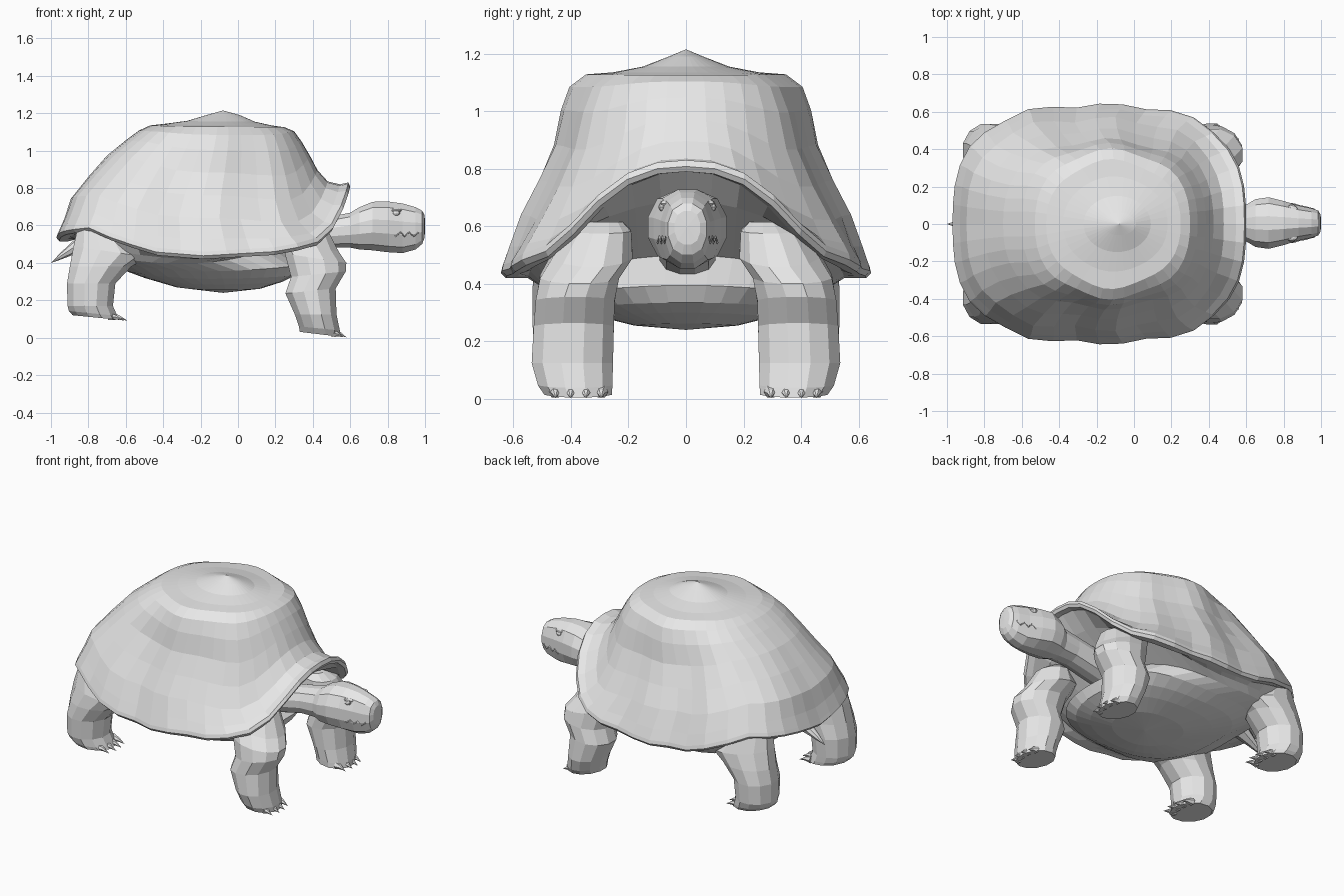
import bpy, bmesh, math
from mathutils import Vector

cube = bpy.data.objects.get("Cube")
if cube:
    bpy.data.objects.remove(cube, do_unlink=True)

grey = bpy.data.materials.new("light_grey")
grey.use_nodes = True
COLOUR = (0.8, 0.8, 0.8, 1)
grey.diffuse_color = COLOUR
grey.node_tree.nodes["Principled BSDF"].inputs["Base Color"].default_value = COLOUR


def finish(name, bm):
    bmesh.ops.recalc_face_normals(bm, faces=bm.faces)
    mesh = bpy.data.meshes.new(name)
    bm.to_mesh(mesh)
    bm.free()
    mesh.materials.append(grey)
    obj = bpy.data.objects.new(name, mesh)
    bpy.context.collection.objects.link(obj)
    return obj


def loft(name, rings, start=None, end=None):
    """Skin a list of closed rings; each end closes on a point or a flat cap."""
    bm = bmesh.new()
    loops = [[bm.verts.new(p) for p in ring] for ring in rings]
    n = len(loops[0])
    for a, b in zip(loops, loops[1:]):
        for i in range(n):
            j = (i + 1) % n
            bm.faces.new((a[i], a[j], b[j], b[i]))
    for loop, tip in ((loops[0], start), (loops[-1], end)):
        if tip is None:
            bm.faces.new(loop)
        else:
            v = bm.verts.new(tip)
            for i in range(n):
                bm.faces.new((loop[i], loop[(i + 1) % n], v))
    return finish(name, bm)


def interp(table, x):
    for (x0, *a), (x1, *b) in zip(table, table[1:]):
        if x <= x1:
            t = (x - x0) / (x1 - x0)
            return [p + (q - p) * t for p, q in zip(a, b)]
    return list(table[-1][1:])


# Shell: rounded-box rings rising from a wavy rim
RIM = [(0, .82), (9, .812), (18, .775), (27, .70), (36, .60), (45, .525), (60, .475),
       (90, .45), (108, .47), (122, .53), (135, .60), (155, .58), (180, .545)]
SIDES = 40
TOP = 1.125


def superellipse(a, n):
    c, s = math.cos(a), math.sin(a)
    r = (abs(c) ** n + abs(s) ** n) ** (-1 / n)
    return r * c, r * s


def shell_ring(front, back, width, height, wave=0.0, n=2.8):
    """height(rim_z, shares) gives z; shares are for front, side and back."""
    ring = []
    for i in range(SIDES):
        a = math.tau * i / SIDES
        c, s = math.cos(a), math.sin(a)
        px, py = superellipse(a, n)
        x = (front + back) / 2 + (front - back) / 2 * px
        y = width * py * (1 + wave * math.cos(math.tau * (x + .13) / .4))
        deg = math.degrees(a)
        rim = interp(RIM, min(deg, 360 - deg))[0]
        ring.append(Vector((x, y, height(rim, (max(c, 0) ** 2, s * s, max(-c, 0) ** 2)))))
    return ring


def climb(*f):
    def height(rim, share):
        return rim + (TOP - rim) * sum(k * w for k, w in zip(f, share))
    return height


def level(*z):
    return lambda rim, share: sum(k * w for k, w in zip(z, share))


def offset(d):
    return lambda rim, share: rim + d


shell = [
    shell_ring(.55, -.91, .585, offset(-.03)),
    shell_ring(.59, -.955, .62, offset(-.03), .015),
    shell_ring(.60, -.97, .635, offset(-.012), .02),
    shell_ring(.59, -.96, .63, offset(.01), .02),
    shell_ring(.545, -.93, .605, climb(0, .11, .14), .025),
    shell_ring(.48, -.895, .56, climb(.05, .28, .33), .03, 2.7),
    shell_ring(.425, -.80, .50, climb(.25, .46, .54), .03, 2.6),
    shell_ring(.385, -.70, .445, climb(.5, .64, .74), .035, 2.5),
    shell_ring(.34, -.60, .42, climb(.75, .82, .88), .035, 2.4),
    shell_ring(.30, -.53, .39, climb(.93, .94, .97), .04, 2.3),
    shell_ring(.25, -.47, .335, level(1.125, 1.128, 1.135), .04, 2.2),
    shell_ring(.18, -.38, .25, level(1.135, 1.135, 1.145), .02, 2.1),
    shell_ring(.09, -.27, .15, level(1.155, 1.155, 1.16), 0, 2),
    shell_ring(.01, -.17, .06, level(1.19, 1.19, 1.19), 0, 2),
]
# Underside: a neck hollow at the front, then the belly plate
belly = [
    shell_ring(.45, -.86, .55, level(.69, .42, .53)),
    shell_ring(.20, -.80, .51, level(.50, .395, .475)),
    shell_ring(.34, -.70, .45, level(.395, .355, .42)),
    shell_ring(.31, -.62, .38, level(.335, .315, .365), 0, 2.5),
    shell_ring(.24, -.50, .30, level(.30, .285, .32), 0, 2.3),
    shell_ring(.12, -.33, .18, level(.262, .255, .27), 0, 2.1),
]
loft("shell_and_belly", belly[::-1] + shell, (-.08, 0, .24), (-.08, 0, 1.215))

# Neck and head: x, centre z, half width, half height
HEAD = [(.18, .50, .10, .09), (.5, .565, .095, .085), (.6, .575, .10, .095),
        (.65, .585, .13, .115), (.72, .597, .14, .132), (.80, .593, .12, .138),
        (.88, .585, .095, .135), (.95, .585, .08, .115), (.985, .59, .068, .09),
        (.998, .595, .045, .06)]


def head_ring(x, z, ry, rz):
    ring = []
    for i in range(12):
        px, py = superellipse(math.tau * (i + .5) / 12, 2.4)
        ring.append((x, .005 + ry * px, z + rz * py))
    return ring


loft("neck_and_head", [head_ring(*s) for s in HEAD], None, (1.0, .005, .6))


def ball(name, centre, size):
    bm = bmesh.new()
    bmesh.ops.create_uvsphere(bm, u_segments=8, v_segments=6, radius=1)
    for v in bm.verts:
        v.co = Vector(centre) + Vector(p * q for p, q in zip(v.co, size))
    return finish(name, bm)


def tube(name, points, radius):
    curve = bpy.data.curves.new(name, "CURVE")
    curve.dimensions = "3D"
    curve.bevel_depth = radius
    curve.bevel_resolution = 0
    line = curve.splines.new("POLY")
    line.points.add(len(points) - 1)
    for p, co in zip(line.points, points):
        p.co = (*co, 1)
    curve.materials.append(grey)
    obj = bpy.data.objects.new(name, curve)
    bpy.context.collection.objects.link(obj)


def claw(name, base, tip, radius):
    base, tip = Vector(base), Vector(tip)
    ring = []
    for i in range(6):
        a = math.tau * i / 6
        ring.append(base + Vector((0, math.cos(a), math.sin(a))) * radius)
    mid = [p.lerp(tip, .5) + Vector((0, 0, radius * .25)) for p in ring]
    loft(name, [ring, mid], None, tip)


# Legs: centre x, centre y, z, half length, half width, tilt
FRONT_LEG = [(.37, .285, .615, .05, .065, 0), (.38, .295, .585, .10, .105, -.1),
             (.375, .325, .50, .165, .14, -.25), (.415, .37, .425, .165, .138, -.15),
             (.43, .385, .34, .147, .138, .1), (.388, .39, .25, .135, .14, .1),
             (.415, .395, .125, .112, .142, 0), (.435, .385, .05, .11, .13, -.1),
             (.44, .375, .018, .11, .118, -.12)]
REAR_LEG = [(-.74, .36, .60, .06, .08, 0), (-.72, .37, .565, .14, .12, -.1),
            (-.68, .385, .46, .20, .14, -.15), (-.735, .395, .38, .165, .14, 0),
            (-.785, .395, .29, .13, .14, 0), (-.79, .395, .17, .122, .135, 0),
            (-.775, .39, .13, .13, .128, -.1), (-.76, .385, .108, .125, .12, -.1)]


def leg_ring(x, y, z, rx, ry, tilt, side):
    ring = []
    for i in range(12):
        a = math.tau * (i + .5) / 12
        dx = rx * 1.03 * math.cos(a)
        ring.append((x + dx, side * (y + ry * 1.03 * math.sin(a)), z + tilt * dx))
    return ring


for side, label in ((1, "left"), (-1, "right")):
    for leg, sections, toe, reach in (("front", FRONT_LEG, (.515, .026), .065),
                                      ("rear", REAR_LEG, (-.68, .115), .09)):
        loft(f"{label}_{leg}_leg", [leg_ring(*s, side) for s in sections])
        for k in range(4):
            y = side * (.295 + .053 * k)
            bend = .015 if k in (0, 3) else 0
            x, z = toe
            claw(f"{label}_{leg}_claw_{k + 1}", (x - bend, y, z),
                 (x + reach - bend, y, z - .024), .025)
    # Eye, lid and mouth crease
    ball(f"{label}_eye", (.845, .005 + side * .085, .667), (.022, .016, .016))
    ball(f"{label}_eyelid", (.843, .005 + side * .075, .68), (.033, .022, .012))
    crease = []
    for i, x in enumerate((.84, .87, .89, .915, .94, .965)):
        z = .55 + (.014 if i % 2 else -.008)
        zc, ry, rz = interp(HEAD, x)
        y = ry * (1 - abs((z - zc) / rz) ** 2.4) ** (1 / 2.4)
        crease.append((x, .005 + side * y, z))
    tube(f"{label}_mouth_crease", crease, .004)

# Tail
tail = []
for x, z, r in ((-.80, .53, .06), (-.89, .475, .035), (-.95, .435, .018)):
    tail.append([(x, r * math.cos(math.tau * i / 8), z + r * math.sin(math.tau * i / 8))
                 for i in range(8)])
loft("tail", tail, None, (-1.0, 0, .40))
